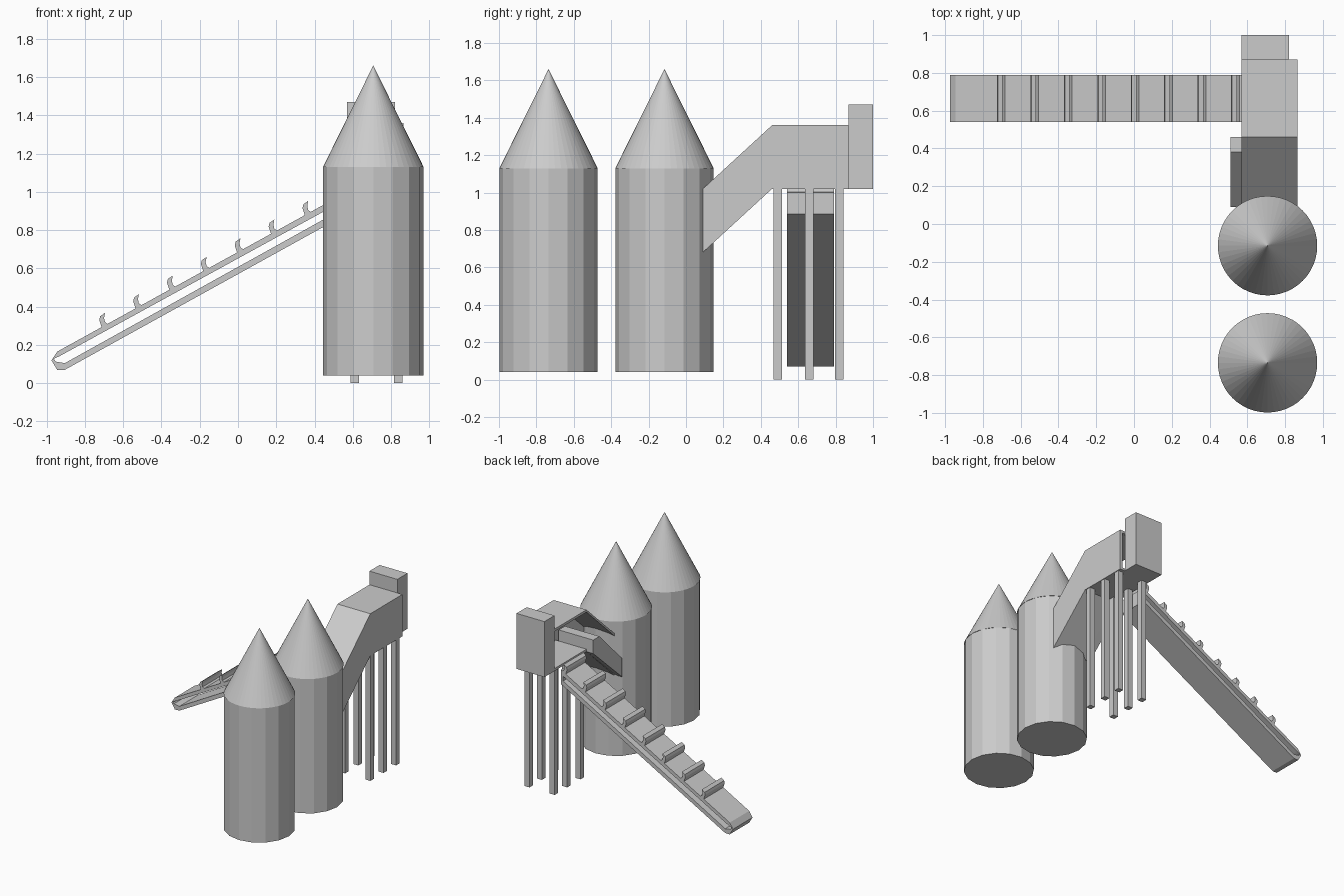
import bpy, bmesh, math
from mathutils import Vector

cube = bpy.data.objects.get("Cube")
if cube:
    bpy.data.objects.remove(cube, do_unlink=True)

GREY = (0.6, 0.6, 0.6, 1)
mat = bpy.data.materials.new("plain_grey")
mat.use_nodes = True
mat.diffuse_color = GREY
mat.node_tree.nodes["Principled BSDF"].inputs["Base Color"].default_value = GREY


def finish(name, bm):
    bmesh.ops.recalc_face_normals(bm, faces=bm.faces)
    mesh = bpy.data.meshes.new(name)
    bm.to_mesh(mesh)
    bm.free()
    mesh.materials.append(mat)
    obj = bpy.data.objects.new(name, mesh)
    bpy.context.collection.objects.link(obj)
    return obj


def prism(name, pts, axis, lo, hi, hole=None):
    """Extrude a profile along x (points are y, z) or y (points are x, z)."""
    bm = bmesh.new()

    def ring(points, t):
        return [bm.verts.new((t, a, b) if axis == "x" else (a, t, b)) for a, b in points]

    def sides(r, s):
        n = len(r)
        for i in range(n):
            j = (i + 1) % n
            bm.faces.new((r[i], r[j], s[j], s[i]))

    a, b = ring(pts, lo), ring(pts, hi)
    sides(a, b)
    if hole:
        c, d = ring(hole, lo), ring(hole, hi)
        sides(c, d)
        sides(a, c)
        sides(b, d)
    else:
        bm.faces.new(a)
        bm.faces.new(b)
    return finish(name, bm)


def box(name, x, y, z):
    return prism(name, [(y[0], z[0]), (y[1], z[0]), (y[1], z[1]), (y[0], z[1])], "x", *x)


def cone(name, loc, sides, r1, r2, z0, z1):
    bm = bmesh.new()
    bmesh.ops.create_cone(bm, cap_ends=True, segments=sides, radius1=r1, radius2=r2, depth=z1 - z0)
    bmesh.ops.translate(bm, verts=bm.verts, vec=Vector((*loc, (z0 + z1) / 2)))
    return finish(name, bm)


# Two silos with pointed roofs
R = 0.263
for label, y in (("front", -0.735), ("rear", -0.115)):
    cone(label + "_silo_body", (0.707, y), 16, R, R, 0.04, 1.13)
    cone(label + "_silo_roof", (0.707, y), 48, R, 0, 1.13, 1.66)

# Bent housing: closed on the outer side, open toward the conveyor
T = 0.02
X0, X1 = 0.57, 0.865
top = [(0.09, 1.02), (0.46, 1.36), (0.87, 1.36)]
bottom = [(0.09, 0.68), (0.46, 1.02), (0.87, 1.02)]


def shifted(line, dz):
    return [(y, z + dz) for y, z in line]


prism("housing_roof", top + shifted(top, -T)[::-1], "x", X0, X1)
prism("housing_floor", bottom + shifted(bottom, T)[::-1], "x", X0, X1)
prism("housing_outer_wall", top + bottom[::-1], "x", X1 - T, X1)
box("rear_head", (0.57, 0.82), (0.87, 1.0), (1.02, 1.47))

# Sloped chute inside the housing, sticking out on the open side
prism("chute", [(0.46, 1.02), (0.46, 1.13), (0.38, 1.13), (0.09, 0.84), (0.09, 0.69)],
      "x", 0.51, 0.82)

# Support legs in two rows
H = 0.0225
for row, x in (("inner", 0.61), ("outer", 0.837)):
    for i, y in enumerate((0.49, 0.66, 0.82)):
        box(f"{row}_leg_{i + 1}", (x - H, x + H), (y - H, y + H), (0, 1.02))

# Conveyor belt loop
Y0, Y1 = 0.54, 0.79
outer = [(-0.975, 0.12), (-0.945, 0.07), (-0.905, 0.07), (0.57, 0.885), (0.57, 1.0), (-0.945, 0.165)]
inner = [(-0.963, 0.128), (-0.953, 0.113), (-0.905, 0.105), (0.55, 0.913), (0.55, 0.953), (-0.935, 0.14)]
prism("conveyor_belt", outer, "y", Y0, Y1, hole=inner)

# Hooked cleats along the belt
hook = [(-0.02, -0.02), (-0.035, 0.025), (-0.03, 0.045), (-0.005, 0.062),
        (-0.01, 0.035), (-0.005, 0.014), (0.015, 0.0)]
for i in range(8):
    x = -0.69 + i * 0.177
    z = 0.165 + (x + 0.945) * 0.551
    prism(f"cleat_{i + 1}", [(x + a, z + b) for a, b in hook], "y", Y0, Y1)
